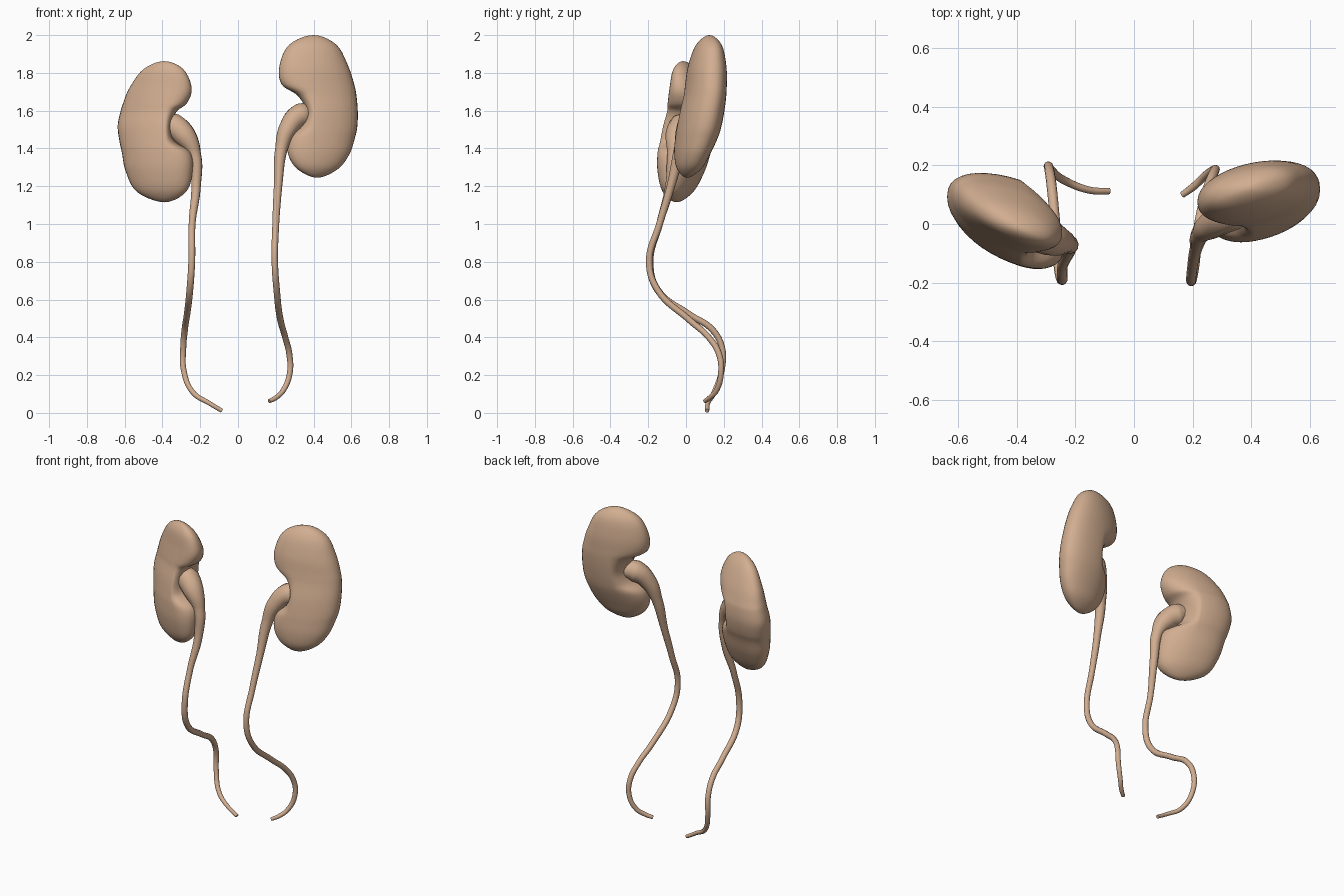
import bpy, bmesh, math

SEGMENTS = 40      # points around each cross-section
STEPS = 5          # slices between two key sections
BLUNT = 0.9        # below 1 fills out the section corners

cube = bpy.data.objects.get("Cube")
if cube:
    bpy.data.objects.remove(cube, do_unlink=True)

tan = bpy.data.materials.new("warm tan")
tan.use_nodes = True
colour = (0.64, 0.42, 0.28, 1)
tan.diffuse_color = colour
shader = tan.node_tree.nodes["Principled BSDF"]
shader.inputs["Base Color"].default_value = colour
shader.inputs["Roughness"].default_value = 0.7


def spline(p, q, r, s, t):
    """Catmull-Rom blend between q and r."""
    return [0.5 * (2 * b + (c - a) * t + (2 * a - 5 * b + 4 * c - d) * t * t
                   + (3 * b - a - 3 * c + d) * t ** 3)
            for a, b, c, d in zip(p, q, r, s)]


def mirrored(row):
    """Continue a section past its pole so the end stays rounded."""
    z, x_min, x_max, y, depth = row
    return (z, x_max, x_min, y, -depth)


def make_organ(name, rows, axis_x, skew):
    """Loft sections (z, x min, x max, y centre, half depth) around an axis.

    Each section joins two half ovals at the axis, so a notch on one side
    leaves the front and back surfaces full."""
    keys = [mirrored(rows[1]), *rows, mirrored(rows[-2])]
    slices = []
    for i in range(1, len(keys) - 2):
        for step in range(STEPS):
            slices.append(spline(*keys[i - 1:i + 3], step / STEPS))
    slices.append(list(rows[-1]))

    bm = bmesh.new()

    def point(section, angle):
        z, x_min, x_max, y, depth = section
        side, swell = math.cos(angle), math.sin(angle)
        offset = side * (x_max - axis_x if side > 0 else axis_x - x_min)
        swell = math.copysign(abs(swell) ** BLUNT, swell)
        return bm.verts.new((axis_x + offset, y + skew * offset + depth * swell, z))

    top, bottom = point(slices[0], 0), point(slices[-1], 0)
    rings = [[point(s, math.tau * k / SEGMENTS) for k in range(SEGMENTS)]
             for s in slices[1:-1]]
    for k in range(SEGMENTS):
        n = (k + 1) % SEGMENTS
        bm.faces.new((top, rings[0][k], rings[0][n]))
        bm.faces.new((bottom, rings[-1][n], rings[-1][k]))
        for upper, lower in zip(rings, rings[1:]):
            bm.faces.new((upper[k], lower[k], lower[n], upper[n]))
    bmesh.ops.recalc_face_normals(bm, faces=bm.faces)
    for face in bm.faces:
        face.smooth = True
    mesh = bpy.data.meshes.new(name)
    bm.to_mesh(mesh)
    bm.free()
    mesh.materials.append(tan)
    obj = bpy.data.objects.new(name, mesh)
    bpy.context.collection.objects.link(obj)


def make_tube(name, path):
    """Tapered tube through points (x, y, z, radius)."""
    curve = bpy.data.curves.new(name, "CURVE")
    curve.dimensions = "3D"
    curve.bevel_depth = 1
    curve.bevel_resolution = 4
    curve.resolution_u = 8
    curve.use_fill_caps = True
    line = curve.splines.new("BEZIER")
    line.bezier_points.add(len(path) - 1)
    for knot, (x, y, z, radius) in zip(line.bezier_points, path):
        knot.co = (x, y, z)
        knot.radius = radius
        knot.handle_left_type = knot.handle_right_type = "AUTO"
    curve.materials.append(tan)
    obj = bpy.data.objects.new(name, curve)
    bpy.context.collection.objects.link(obj)
    bpy.ops.object.select_all(action="DESELECT")
    obj.select_set(True)
    bpy.context.view_layer.objects.active = obj
    bpy.ops.object.convert(target="MESH")
    bpy.ops.object.shade_smooth_by_angle(angle=math.radians(60))


# Bean-shaped bodies with a notch on the inner side
make_organ("right_kidney", [
    (1.862, -.39, -.39, -.015, 0),
    (1.82, -.5, -.29, -.005, .052),
    (1.72, -.575, -.245, .015, .09),
    (1.64, -.608, -.27, .023, .113),
    (1.595, -.622, -.325, .025, .123),
    (1.52, -.637, -.35, .015, .135),
    (1.44, -.628, -.335, 0, .135),
    (1.38, -.615, -.25, -.015, .127),
    (1.28, -.595, -.24, -.03, .11),
    (1.17, -.535, -.275, -.045, .068),
    (1.115, -.39, -.39, -.05, 0),
], axis_x=-.39, skew=-.32)

make_organ("left_kidney", [
    (2.0, .4, .4, .125, 0),
    (1.95, .272, .52, .122, .063),
    (1.84, .22, .582, .113, .095),
    (1.74, .23, .615, .105, .104),
    (1.68, .315, .627, .098, .108),
    (1.6, .36, .634, .083, .113),
    (1.52, .335, .632, .068, .113),
    (1.46, .27, .62, .055, .108),
    (1.37, .265, .59, .032, .09),
    (1.29, .315, .528, .016, .06),
    (1.245, .42, .42, .005, 0),
], axis_x=.41, skew=.18)

# Funnels leaving the notches and narrowing into long winding tubes
make_tube("right_ureter", [
    (-.41, .01, 1.53, .045),
    (-.34, -.022, 1.515, .07),
    (-.28, -.05, 1.465, .06),
    (-.23, -.065, 1.37, .034),
    (-.222, -.085, 1.2, .025),
    (-.243, -.14, 1, .018),
    (-.245, -.19, .8, .018),
    (-.255, -.15, .65, .018),
    (-.27, .02, .52, .017),
    (-.282, .14, .44, .017),
    (-.29, .192, .34, .016),
    (-.288, .19, .23, .015),
    (-.24, .15, .11, .014),
    (-.15, .115, .05, .012),
    (-.085, .112, .011, .011),
])

make_tube("left_ureter", [
    (.41, .08, 1.58, .045),
    (.33, .04, 1.575, .064),
    (.268, 0, 1.51, .05),
    (.23, -.03, 1.4, .033),
    (.212, -.08, 1.2, .022),
    (.2, -.14, 1, .018),
    (.195, -.195, .8, .017),
    (.205, -.15, .65, .017),
    (.225, .02, .49, .017),
    (.25, .12, .4, .016),
    (.272, .175, .31, .016),
    (.274, .185, .21, .015),
    (.24, .162, .12, .014),
    (.2, .125, .08, .013),
    (.165, .1, .062, .011),
])
